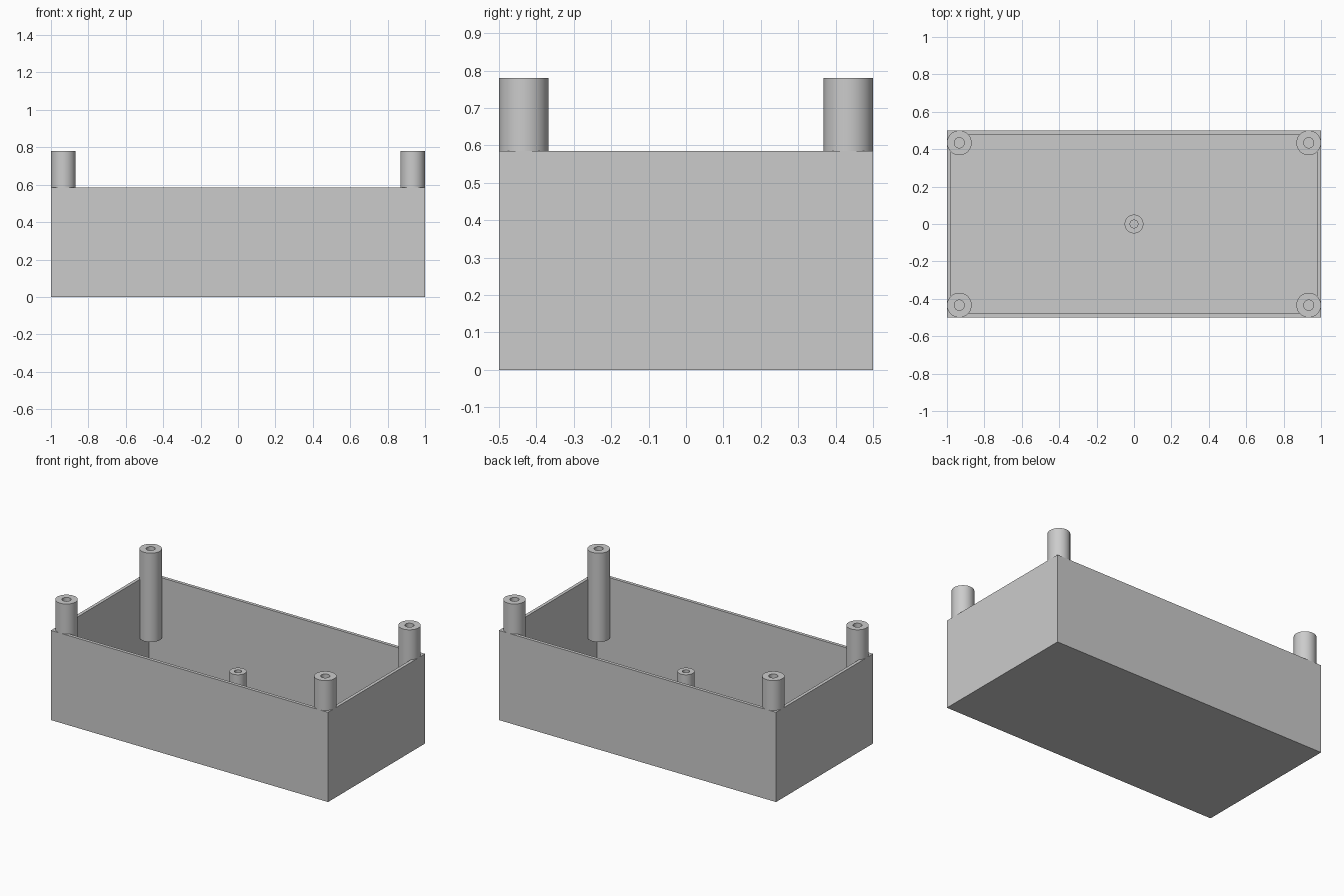
import bpy, bmesh
from math import cos, sin, tau

if "Cube" in bpy.data.objects:
    bpy.data.objects.remove(bpy.data.objects["Cube"], do_unlink=True)

LENGTH, WIDTH, HEIGHT = 2.0, 1.0, 0.585
WALL, FLOOR = 0.03, 0.03

grey = bpy.data.materials.new("plain_grey")
grey.use_nodes = True
grey.diffuse_color = (0.6, 0.6, 0.6, 1)
grey.node_tree.nodes["Principled BSDF"].inputs["Base Color"].default_value = (0.6, 0.6, 0.6, 1)


def add_object(name, bm, location=(0, 0, 0)):
    bmesh.ops.recalc_face_normals(bm, faces=bm.faces)
    mesh = bpy.data.meshes.new(name)
    bm.to_mesh(mesh)
    bm.free()
    mesh.materials.append(grey)
    obj = bpy.data.objects.new(name, mesh)
    obj.location = location
    bpy.context.collection.objects.link(obj)
    return obj


def add_tube(name, location, outer, inner, bottom, top, sides=64):
    """Hollow post: a closed rectangular profile swept round the z axis."""
    bm = bmesh.new()
    profile = [(outer, bottom), (outer, top), (inner, top), (inner, bottom)]
    rings = [[bm.verts.new((r * cos(tau * i / sides), r * sin(tau * i / sides), z))
              for i in range(sides)] for r, z in profile]
    for k, ring in enumerate(rings):
        following = rings[(k + 1) % len(rings)]
        for i in range(sides):
            j = (i + 1) % sides
            bm.faces.new((ring[i], ring[j], following[j], following[i]))
    obj = add_object(name, bm, location)
    bpy.ops.object.select_all(action="DESELECT")
    obj.select_set(True)
    bpy.context.view_layer.objects.active = obj
    bpy.ops.object.shade_smooth_by_angle()


# Open tray: a block whose top is inset and pushed down to the floor
bm = bmesh.new()
bmesh.ops.create_cube(bm, size=1)
for v in bm.verts:
    v.co = (v.co.x * LENGTH, v.co.y * WIDTH, (v.co.z + 0.5) * HEIGHT)
top_face = max(bm.faces, key=lambda f: f.calc_center_median().z)
bmesh.ops.inset_region(bm, faces=[top_face], thickness=WALL)
cavity = bmesh.ops.extrude_discrete_faces(bm, faces=[top_face])["faces"][0]
for v in cavity.verts:
    v.co.z = FLOOR
add_object("tray", bm)

# Corner screw posts, tangent to the outer walls and hanging above the floor
RADIUS = 0.066
for x, side in ((-1, "right"), (1, "left")):
    for y, end in ((-1, "front"), (1, "back")):
        add_tube(f"{end}_{side}_post",
                 (x * (LENGTH / 2 - RADIUS), y * (WIDTH / 2 - RADIUS), 0),
                 RADIUS, 0.027, 0.2, 0.78)

# Centre post standing on the floor
add_tube("centre_post", (0, 0, 0), 0.05, 0.021, FLOOR - 0.01, 0.395)
